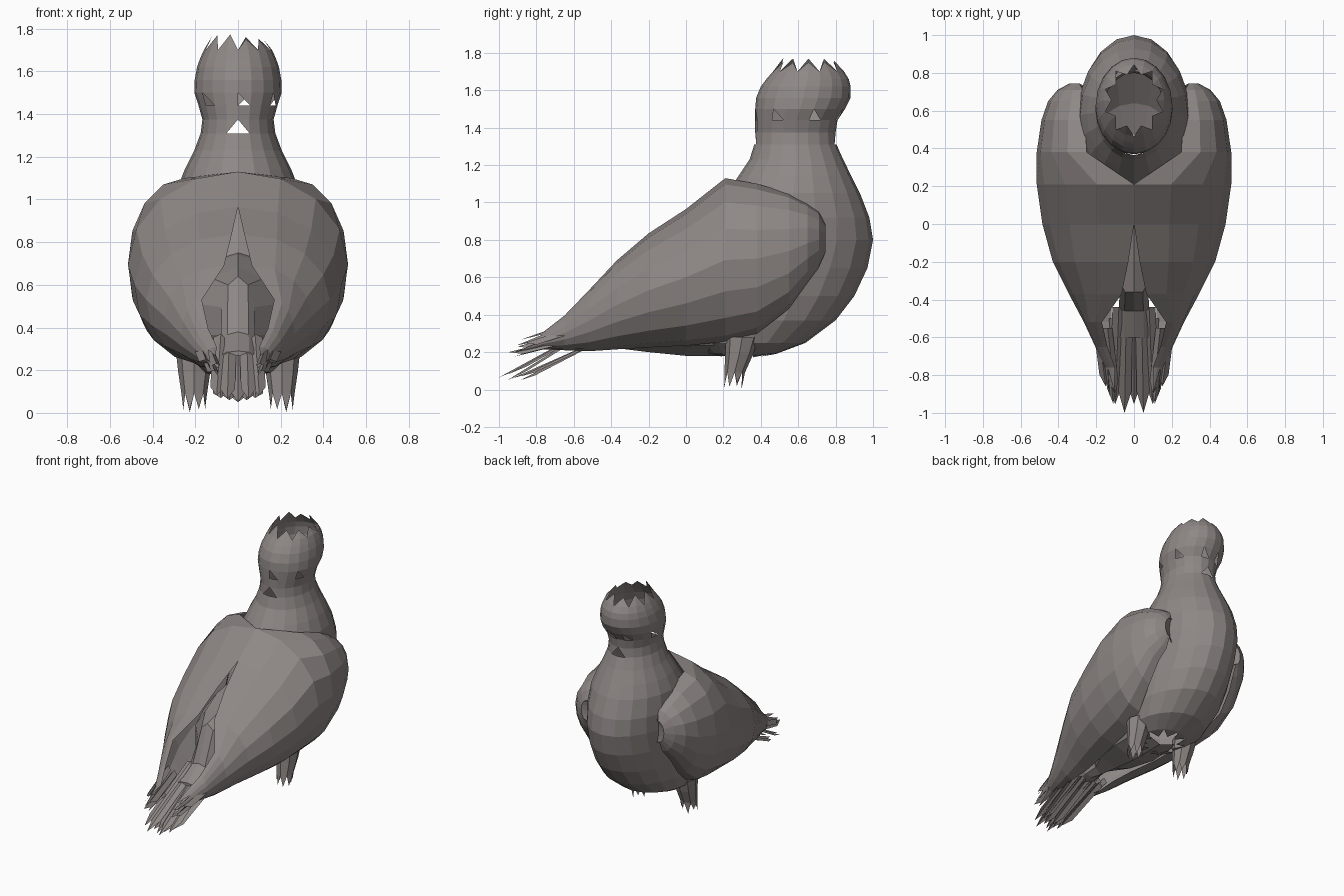
import bpy, bmesh, math, random
from mathutils import Vector

random.seed(4)
default_cube = bpy.data.objects.get("Cube")
if default_cube:
    bpy.data.objects.remove(default_cube, do_unlink=True)

# One plumage colour for the whole bird
plumage = bpy.data.materials.new("warm_grey_plumage")
plumage.use_nodes = True
colour = (0.27, 0.243, 0.235, 1)
plumage.diffuse_color = colour
plumage.node_tree.nodes["Principled BSDF"].inputs["Base Color"].default_value = colour


def finish(name, bm, mirrored=False):
    """Turn a bmesh into a flat shaded object, optionally with its twin across x."""
    mesh = bpy.data.meshes.new(name)
    bmesh.ops.recalc_face_normals(bm, faces=bm.faces)
    bm.to_mesh(mesh)
    bm.free()
    mesh.materials.append(plumage)
    part = bpy.data.objects.new(name, mesh)
    bpy.context.collection.objects.link(part)
    if mirrored:
        part.modifiers.new("other_side", 'MIRROR').use_axis[0] = True
    return part


def bridge(bm, a, b, closed=True):
    """Join two rows of vertices with quads."""
    for i in range(len(a) if closed else len(a) - 1):
        j = (i + 1) % len(a)
        bm.faces.new((a[i], a[j], b[j], b[i]))


def oval(bm, centre, rx, ry, sides):
    """Horizontal ring of vertices."""
    turn = [math.tau * i / sides for i in range(sides)]
    return [bm.verts.new(Vector(centre) + Vector((rx * math.sin(t), ry * math.cos(t), 0)))
            for t in turn]


def teeth(bm, row, offset, inward=0.0, closed=True, span=1):
    """Ragged border of triangles along a row, each spanning some edges."""
    centre = sum((v.co for v in row), Vector()) / len(row)
    for i in range(0, len(row) if closed else len(row) - 1, span):
        base = [row[(i + k) % len(row)] for k in range(span + 1)]
        middle = (base[0].co + base[-1].co) / 2
        tip = middle.lerp(centre, inward) + Vector(offset) * random.uniform(0.6, 1)
        tip = bm.verts.new(tip)
        for a, b in zip(base, base[1:]):
            bm.faces.new((a, b, tip))


def body_rings(bm, profile, sides=20):
    """Rings from (height, back y, front y, half width) rows."""
    rings = [oval(bm, (0, (back + front) / 2, z), rx, (front - back) / 2, sides)
             for z, back, front, rx in profile]
    for low, high in zip(rings, rings[1:]):
        bridge(bm, low, high)
    return rings


# Breast and neck, open with a ragged border underneath
bm = bmesh.new()
trunk = body_rings(bm, [
    (.19, .12, .48, .17), (.25, .05, .64, .25), (.37, .0, .80, .29),
    (.5, -.02, .90, .3), (.65, .0, .97, .3), (.8, .07, 1, .3),
    (.92, .15, .98, .3), (1.05, .22, .93, .285), (1.14, .28, .885, .25),
    (1.23, .34, .84, .205), (1.31, .365, .805, .175), (1.375, .37, .8, .167),
    (1.44, .37, .81, .185)])
teeth(bm, trunk[0], (0, 0, -.02), .4, span=2)
# Triangular notches at the nape and throat
for face in list(bm.faces):
    centre = face.calc_center_median()
    if 1.31 < centre.z < 1.37 and abs(centre.y - .585) > .205:
        corners = sorted(face.verts, key=lambda v: v.co.z)
        outer = max(corners[:2], key=lambda v: abs(v.co.x))
        bm.faces.remove(face)
        bm.faces.new((corners[2], corners[3], outer))
# Gapped collar between neck and head
collar = trunk[-1]
head_base = oval(bm, (0, .61, 1.5), .205, .24, len(collar))
for i in range(len(collar)):
    j = (i + 1) % len(collar)
    bm.faces.new((collar[i], head_base[j], head_base[i]))
    if i % 3:
        bm.faces.new((collar[i], collar[j], head_base[j]))
finish("breast_and_neck", bm)

# Head with a broken, open crown
bm = bmesh.new()
head = body_rings(bm, [
    (1.5, .37, .85, .205), (1.56, .375, .88, .203), (1.62, .4, .88, .192),
    (1.66, .43, .87, .178), (1.7, .465, .845, .16)])
teeth(bm, head[-1], (0, 0, .075), .22, span=2)
finish("head", bm)

# Rump and belly under the folded wings: (y, half width, bottom, top)
bm = bmesh.new()
previous = None
for y, rx, low, high in [(.28, .28, .18, .8), (0, .29, .18, .74), (-.2, .22, .2, .68),
                         (-.36, .08, .22, .64), (-.46, .085, .24, .38), (-.6, .09, .23, .29)]:
    ring = [bm.verts.new((rx * math.sin(math.tau * i / 10), y,
                          (low + high) / 2 + (high - low) / 2 * math.cos(math.tau * i / 10)))
            for i in range(10)]
    if previous:
        bridge(bm, previous, ring)
    previous = ring
bm.faces.new(previous)
finish("rump", bm)

# Folded wings, lofted from (y, inner x, top z, outer x, lower x, lower z)
bm = bmesh.new()
previous = None
for y, x_in, top, x_out, x_low, low in [
        (.7, .2, .9, .25, .22, .68), (.745, .29, .88, .34, .3, .73),
        (.71, .27, .95, .405, .3, .65), (.65, .26, .995, .455, .32, .57),
        (.55, .26, 1.05, .49, .32, .43), (.38, .25, 1.1, .515, .27, .3),
        (.21, 0, 1.13, .515, .21, .255), (0, 0, .965, .485, .18, .235),
        (-.2, .03, .835, .43, .14, .225), (-.37, .065, .69, .345, .12, .215),
        (-.52, .17, .53, .265, .12, .205), (-.65, .14, .395, .205, .1, .21),
        (-.76, .1, .31, .155, .09, .215)]:
    middle = (top + low) / 2
    row = []
    for step in range(9):
        angle = math.pi * step / 8
        inner = x_in if step < 4 else x_low
        row.append(bm.verts.new((inner + (x_out - inner) * math.sin(angle), y,
                                 middle + (top - middle) * math.cos(angle))))
    if previous:
        bridge(bm, previous, row, closed=False)
    previous = row
teeth(bm, previous, (-.02, -.17, -.05), closed=False, span=2)
finish("wings", bm, mirrored=True)


def feather(bm, root, tip, width, droop=.015):
    """Pointed blade, slightly folded along its shaft."""
    root, tip = Vector(root), Vector(tip)
    shoulder = root.lerp(tip, .8)
    shaft = [bm.verts.new(p) for p in (root, shoulder, tip)]
    for side in (-1, 1):
        edge = Vector((side * width, 0, -droop))
        outer = [bm.verts.new(p + edge) for p in (root, shoulder)]
        bm.faces.new((shaft[0], outer[0], outer[1], shaft[2], shaft[1]))


# Tail: an upper and a lower fan of blades
bm = bmesh.new()
for x in (-.1, -.05, 0, .05, .1):
    length = -1 + abs(abs(x) - .05) * .9
    feather(bm, (x * .8, -.44, .37), (x, length, .05 + abs(x) * .3), .034)
    feather(bm, (x, -.5, .25), (x * .8, length + .07, .05 + abs(x) * .2), .032)
finish("tail", bm)

# Loose flight feathers at the wing tips
bm = bmesh.new()
for x, y, z in ((.15, -.86, .25), (.11, -.95, .2), (.1, -.9, .23)):
    feather(bm, (x + .04, -.55, z + .1), (x, y, z), .025, .03)
finish("wing_tips", bm, mirrored=True)

# Leg stumps, ragged at the lower end
bm = bmesh.new()
upper = oval(bm, (.205, .3, .28), .085, .09, 8)
knee = oval(bm, (.205, .285, .19), .075, .075, 8)
lower = oval(bm, (.205, .26, .09), .06, .055, 8)
bridge(bm, upper, knee)
bridge(bm, knee, lower)
teeth(bm, lower, (0, -.01, -.09))
finish("legs", bm, mirrored=True)
